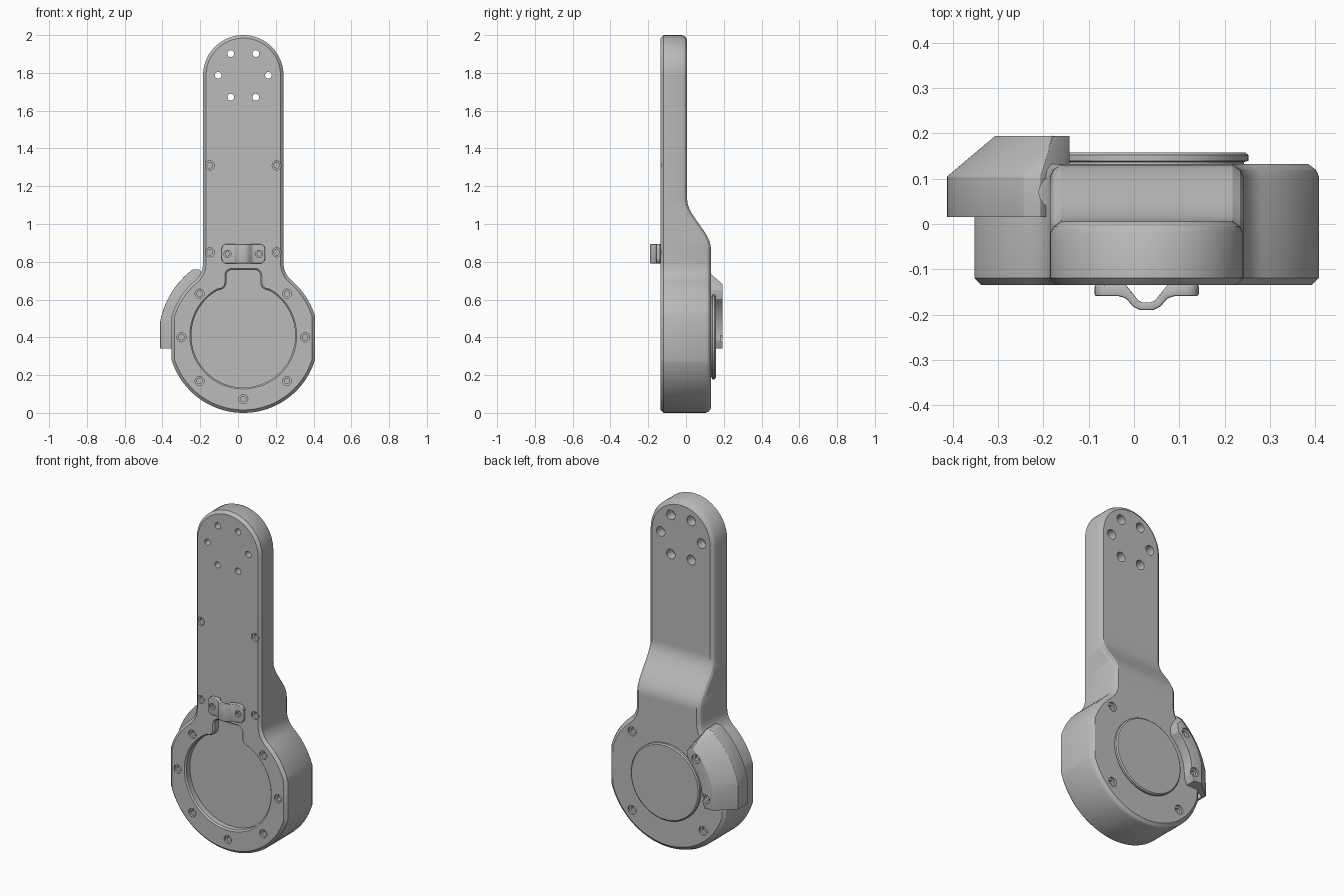
import bpy, bmesh, math
from math import sin, cos, radians, sqrt, pi
from mathutils import Matrix

if "Cube" in bpy.data.objects:
    bpy.data.objects.remove(bpy.data.objects["Cube"])

CX, CZ, R = 0.028, 0.397, 0.397        # hub centre and radius
FRONT, BACK, ARM_BACK = -0.135, 0.132, 0.006
ARM_W = 0.213

grey = bpy.data.materials.new("plain_grey")
grey.use_nodes = True
grey.diffuse_color = (0.5, 0.5, 0.5, 1)
grey.node_tree.nodes["Principled BSDF"].inputs["Base Color"].default_value = (0.5, 0.5, 0.5, 1)


def arc(u, z, r, a0, a1, n):
    angles = [radians(a0 + (a1 - a0) * i / n) for i in range(n + 1)]
    return [(u + r * cos(a), z + r * sin(a)) for a in angles]


def mirrored(half):
    return half + [(-u, z) for u, z in reversed(half)]


def inset(pts, d):
    out, n = [], len(pts)
    for i, (u, z) in enumerate(pts):
        (u0, z0), (u1, z1) = pts[i - 1], pts[(i + 1) % n]
        length = math.hypot(u1 - u0, z1 - z0)
        out.append((u - d * (z1 - z0) / length, z + d * (u1 - u0) / length))
    return out


def loft(bm, rings, strip_cap=False):
    """Skin rings given as (points, depth), depth a number or a function of z."""
    rows = [[bm.verts.new((CX + u, y(z) if callable(y) else y, z)) for u, z in pts]
            for pts, y in rings]
    n = len(rows[0])
    for a, b in zip(rows, rows[1:]):
        for i in range(n):
            j = (i + 1) % n
            bm.faces.new((a[i], a[j], b[j], b[i]))
    bm.faces.new(rows[0])
    last = rows[-1]
    if strip_cap:
        for i in range(n // 2 - 1):
            bm.faces.new((last[i], last[i + 1], last[n - 2 - i], last[n - 1 - i]))
    else:
        bm.faces.new(last)


def turned(bm, u, z, profile, n=20):
    """Round part or hole along y from (radius, y) pairs."""
    loft(bm, [(arc(u, z, r, 0, 360 - 360 / n, n - 1), y) for r, y in profile])


def screw_hole(bm, u, z, surface, side, r=0.024):
    turned(bm, u, z, [(r, surface + side * 0.02), (r, surface - side * 0.012),
                      (r * 0.6, surface - side * 0.013), (r * 0.6, surface - side * 0.03)])


def make(name, bm):
    bmesh.ops.recalc_face_normals(bm, faces=bm.faces)
    mesh = bpy.data.meshes.new(name)
    bm.to_mesh(mesh)
    bm.free()
    ob = bpy.data.objects.new(name, mesh)
    bpy.context.collection.objects.link(ob)
    mesh.materials.append(grey)
    return ob


def finish(ob, cutters=(), bevel=0):
    """Round edges, cut the holes, then bake and shade."""
    if bevel:
        mod = ob.modifiers.new("round", 'BEVEL')
        mod.width, mod.segments, mod.limit_method = bevel, 3, 'ANGLE'
        mod.angle_limit = radians(30)
    for cutter in cutters:
        mod = ob.modifiers.new("cut", 'BOOLEAN')
        mod.operation, mod.solver, mod.object = 'DIFFERENCE', 'EXACT', cutter
    bpy.context.view_layer.update()
    graph = bpy.context.evaluated_depsgraph_get()
    mesh = bpy.data.meshes.new_from_object(ob.evaluated_get(graph))
    ob.modifiers.clear()
    ob.data = mesh
    for cutter in cutters:
        bpy.data.objects.remove(cutter)
    bpy.ops.object.select_all(action='DESELECT')
    ob.select_set(True)
    bpy.context.view_layer.objects.active = ob
    bpy.ops.object.shade_smooth_by_angle(angle=radians(28))


# Housing: hub with flat flanks, filleted into a thin arm
def back_y(z):
    t = min(1, max(0, (z - 0.87) / 0.26))
    return BACK + (ARM_BACK - BACK) * t * t * (3 - 2 * t)


flank = math.degrees(math.acos(0.38 / R))
fillet = 0.12
rise = sqrt((R + fillet) ** 2 - (ARM_W + fillet) ** 2)
meet = math.degrees(math.atan2(rise, ARM_W + fillet))
half = arc(0, CZ, R, -89, -flank, 24)
half += arc(0, CZ, R, flank, meet, 10)
half += arc(ARM_W + fillet, CZ + rise, fillet, 180 + meet, 180, 8)[1:]
half += [(ARM_W, 0.85 + 0.02 * i) for i in range(16)]
half += arc(0, 2 - ARM_W, ARM_W, 0, 89, 20)
outline = mirrored(half)
bm = bmesh.new()
loft(bm, [(inset(outline, 0.016), FRONT), (outline, FRONT + 0.016),
          (outline, lambda z: back_y(z) - 0.027),
          (inset(outline, 0.007), lambda z: back_y(z) - 0.012),
          (inset(outline, 0.024), back_y)], strip_cap=True)
housing = make("housing", bm)

# Keyhole pocket in the front
half = arc(0, 0.41, 0.275, -89, 60, 36)
half += arc(0.13, 0.69, 0.04, 250, 180, 5)
half += arc(0.06, 0.727, 0.03, 0, 90, 5)
pocket = mirrored(half)
bm = bmesh.new()
loft(bm, [(inset(pocket, -0.016), FRONT - 0.01), (inset(pocket, -0.008), FRONT),
          (pocket, FRONT + 0.008), (pocket, FRONT + 0.04)])
pocket_cutter = make("pocket_cutter", bm)

# Screw and bolt holes of the housing
bm = bmesh.new()
for deg in (0, 45, 135, 180, 225, 270, 315):
    a = radians(deg)
    screw_hole(bm, 0.327 * cos(a), 0.4 + 0.327 * sin(a), FRONT, -1)
for deg in (45, 225, 315):
    a = radians(deg)
    screw_hole(bm, 0.327 * cos(a), 0.4 + 0.327 * sin(a), BACK, 1, 0.027)
for u in (-0.177, 0.177):
    for z in (0.85, 1.31):
        screw_hole(bm, u, z, FRONT, -1)
for i in range(6):
    a = i * pi / 3
    turned(bm, 0.133 * cos(a), 1.787 + 0.133 * sin(a),
           [(0.018, -0.2), (0.018, -0.05), (0.028, -0.049), (0.028, 0.1)])
hole_cutter = make("hole_cutter", bm)
finish(housing, [pocket_cutter, hole_cutter])

# Round cap on the back
bm = bmesh.new()
turned(bm, 0, 0.402, [(0.215, 0.11), (0.215, 0.137), (0.224, 0.139),
                      (0.224, 0.152), (0.217, 0.158)], 64)
finish(make("back_cap", bm))

# Strap bracket with an arched middle
half = [(0.115, -0.134), (0.115, -0.159), (0.062, -0.159), (0.046, -0.164),
        (0.03, -0.182), (0.014, -0.19)]
under = [(0.009, -0.173), (0.018, -0.169), (0.034, -0.149), (0.046, -0.134)]
profile = half + [(-u, y) for u, y in reversed(half)]
profile += [(-u, y) for u, y in reversed(under)] + under
bm = bmesh.new()
face = bm.faces.new([bm.verts.new((CX + u, y, 0.79)) for u, y in profile])
out = bmesh.ops.extrude_face_region(bm, geom=[face])
bmesh.ops.translate(bm, vec=(0, 0, 0.105),
                    verts=[v for v in out["geom"] if isinstance(v, bmesh.types.BMVert)])
corners = [e for e in bm.edges if all(abs(v.co.x - CX) > 0.11 for v in e.verts)
           and abs(e.verts[0].co.y - e.verts[1].co.y) > 0.01]
bmesh.ops.bevel(bm, geom=corners, offset=0.028, segments=5, profile=0.5, affect='EDGES')
bracket = make("strap_bracket", bm)
bm = bmesh.new()
for u in (-0.084, 0.084):
    turned(bm, u, 0.842, [(0.019, -0.2), (0.019, -0.148), (0.011, -0.147), (0.011, -0.138)])
finish(bracket, [make("bracket_cutter", bm)], 0.005)

# Side guard wrapped around one flank of the hub
outer = [(-0.44, -0.06), (-0.44, 0.02)] + arc(0, 0, 0.448, 169, 127, 12)
inner = [(-0.235, 0.36), (-0.2, 0.32), (-0.17, 0.25)] + arc(0, 0, 0.268, 131, 184, 10)
inner += [(-0.285, -0.06)]


def guard_ring(scale):
    pts = [(u * scale, z * scale if z > 0 else z) for u, z in outer]
    pts += [(u * (1 + scale) / 2, z * scale) for u, z in inner[:1]]
    pts += [(u, z * (1 + scale) / 2) for u, z in inner[1:2]] + inner[2:]
    return [(u, z + 0.4) for u, z in pts]


bm = bmesh.new()
loft(bm, [(guard_ring(1), 0.015), (guard_ring(1), 0.105), (guard_ring(0.76), 0.194)])
guard = make("side_guard", bm)
bm = bmesh.new()
for u, z in ((-0.228, 0.615), (-0.29, 0.395)):
    screw_hole(bm, u, z, 0.194, 1, 0.027)
guard_holes = make("guard_hole_cutter", bm)

# Cable channel running along the guard
bpy.ops.mesh.primitive_torus_add(major_radius=0.4, minor_radius=0.032, major_segments=96,
                                 minor_segments=16, location=(CX, 0.07, 0.4),
                                 rotation=(pi / 2, 0, 0))
channel = bpy.context.object
channel.name = "channel_cutter"
finish(guard, [guard_holes, channel], 0.012)
